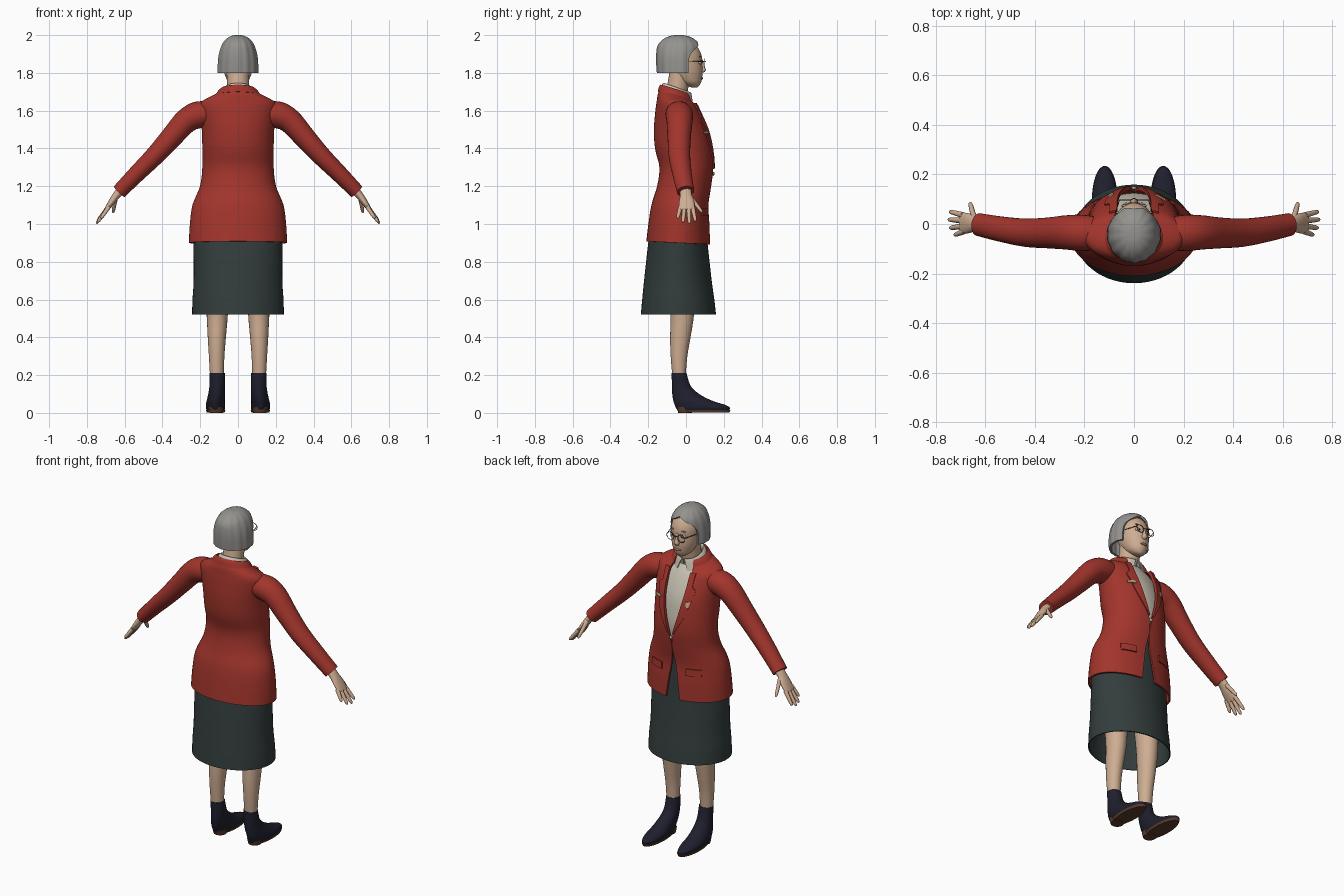
import bpy, bmesh, math
from mathutils import Vector

if "Cube" in bpy.data.objects:
    bpy.data.objects.remove(bpy.data.objects["Cube"])


def material(name, r, g, b):
    m = bpy.data.materials.new(name)
    m.use_nodes = True
    m.diffuse_color = (r, g, b, 1)
    m.node_tree.nodes["Principled BSDF"].inputs["Base Color"].default_value = (r, g, b, 1)
    return m


RED = material("red wool", .36, .035, .025)
GREEN = material("dark green cloth", .033, .047, .046)
SKIN = material("skin", .62, .42, .29)
NAVY = material("navy leather", .014, .014, .028)
BROWN = material("brown sole", .10, .045, .025)
GREY = material("grey hair", .30, .29, .275)
CREAM = material("cream cotton", .60, .56, .47)
GOLD = material("pale gold", .55, .42, .25)
DARK = material("dark eye", .03, .02, .018)
LIP = material("lip", .42, .17, .13)
UP, SIDE = Vector((0, 0, 1)), Vector((0, 1, 0))


def finish(name, bm, mat, mirror=False, thick=0):
    """Turn a bmesh into a smooth-shaded object, with optional thickness and mirror."""
    bmesh.ops.remove_doubles(bm, verts=bm.verts, dist=.00005)
    bmesh.ops.recalc_face_normals(bm, faces=bm.faces)
    mesh = bpy.data.meshes.new(name)
    bm.to_mesh(mesh)
    bm.free()
    mesh.materials.append(mat)
    ob = bpy.data.objects.new(name, mesh)
    bpy.context.collection.objects.link(ob)
    bpy.ops.object.select_all(action='DESELECT')
    ob.select_set(True)
    bpy.context.view_layer.objects.active = ob
    if thick:
        mod = ob.modifiers.new("thickness", 'SOLIDIFY')
        mod.thickness, mod.offset = thick, 0
        bpy.ops.object.modifier_apply(modifier=mod.name)
    if mirror:
        mod = ob.modifiers.new("mirror", 'MIRROR')
        mod.use_mirror_merge = False
        bpy.ops.object.modifier_apply(modifier=mod.name)
    bpy.ops.object.shade_smooth_by_angle(angle=math.radians(45))
    return ob


def smooth(rows, k=4):
    """Pass a smooth curve through rows of numbers."""
    out = []
    for i in range(len(rows) - 1):
        quad = [rows[max(i - 1, 0)], rows[i], rows[i + 1], rows[min(i + 2, len(rows) - 1)]]
        for s in range(k):
            t = s / k
            out.append([b + .5 * t * (c - a + t * (2 * a - 5 * b + 4 * c - d + t * (3 * (b - c) + d - a)))
                        for a, b, c, d in zip(*quad)])
    return out + [list(rows[-1])]


def grid(bm, rings, closed):
    vs = [[bm.verts.new(p) for p in ring] for ring in rings]
    n = len(vs[0])
    for a, b in zip(vs, vs[1:]):
        for j in range(n if closed else n - 1):
            bm.faces.new((a[j], a[(j + 1) % n], b[(j + 1) % n], b[j]))
    return vs


def loft(name, rows, mat, axis=None, mirror=False, n=20, k=4, bm=None):
    """Solid along a path of rows: x, y, z, radius in y, radius across."""
    own = bm is None
    bm = bm or bmesh.new()
    rows = smooth(rows, k)
    rings = []
    for i, (x, y, z, ry, rn) in enumerate(rows):
        a, b = rows[max(i - 1, 0)], rows[min(i + 1, len(rows) - 1)]
        tangent = axis or (Vector(b[:3]) - Vector(a[:3])).normalized()
        across = tangent.cross(SIDE).normalized()
        depth = across.cross(tangent)
        angles = [math.tau * j / n for j in range(n)]
        rings.append([Vector((x, y, z)) + depth * ry * math.cos(t) + across * rn * math.sin(t)
                      for t in angles])
    vs = grid(bm, rings, True)
    bm.faces.new(vs[0])
    bm.faces.new(vs[-1])
    return finish(name, bm, mat, mirror) if own else None


def wrap(name, rows, mat, thick, n=56, ripple=0):
    """Shell with a gap in front, rows: z, centre y, radius x, radius y, half gap, tilt."""
    rings = []
    for z, cy, rx, ry, gap, tilt in smooth(rows):
        t0 = math.asin(min(1, max(0, gap / rx)))
        ring = []
        for j in range(n + 1):
            t = t0 + (math.tau - 2 * t0) * j / n
            f = 1 + ripple * math.cos(14 * t)
            dy = f * ry * math.cos(t)
            ring.append((f * rx * math.sin(t), cy + dy, z + tilt * dy))
        rings.append(ring)
    bm = bmesh.new()
    grid(bm, rings, False)
    return finish(name, bm, mat, thick=thick)


def ball(name, loc, size, mat, mirror=False):
    bm = bmesh.new()
    bmesh.ops.create_uvsphere(bm, u_segments=16, v_segments=10, radius=1)
    for v in bm.verts:
        v.co = Vector(loc) + Vector(a * b for a, b in zip(v.co, size))
    finish(name, bm, mat, mirror)


# Jacket, open in a V above the button and in an inverted V below it
jacket = [(.9, -.04, .255, .165, .045, -.05), (1.0, -.037, .25, .157, .03, 0), (1.1, -.032, .236, .146, .014, 0),
          (1.2, -.01, .196, .138, .001, 0), (1.3, .002, .184, .138, .015, 0), (1.4, -.012, .184, .147, .043, 0),
          (1.5, -.025, .187, .14, .062, 0), (1.6, -.043, .198, .114, .07, 0), (1.64, -.05, .193, .1, .07, -.1),
          (1.665, -.055, .15, .09, .066, -.2), (1.685, -.055, .105, .08, .058, -.3)]
wrap("jacket", jacket, RED, .01)
jacket_fine = smooth(jacket, 8)


def front_point(x, z, off):
    """Point on the front of the jacket."""
    for a, b in zip(jacket_fine, jacket_fine[1:]):
        if a[0] <= z <= b[0]:
            f = (z - a[0]) / (b[0] - a[0])
            _, cy, rx, ry, _, _ = [p + (q - p) * f for p, q in zip(a, b)]
            return (x, cy + off + ry * math.sqrt(max(0, 1 - (x / rx) ** 2)), z)


def patch(name, rows, mat, off=.009, mirror=False, thick=.008):
    """Thin piece lying on the jacket front, rows: z, inner x, outer x."""
    bm = bmesh.new()
    grid(bm, [[front_point(a + (b - a) * j / 6, z, off) for j in range(7)]
              for z, a, b in smooth(rows, 3)], False)
    finish(name, bm, mat, mirror, thick)


patch("lapels", [(1.29, .012, .018), (1.4, .042, .078), (1.5, .061, .108), (1.55, .066, .118),
                 (1.57, .067, .098), (1.64, .068, .1)], RED, mirror=True)
patch("pocket_flaps", [(1.045, .08, .165), (1.085, .08, .165)], RED, mirror=True)
patch("name_badge", [(1.478, .085, .128), (1.492, .085, .128)], GOLD, .016, thick=.006)
patch("lapel_pin", [(1.46, -.098, -.088), (1.475, -.106, -.082), (1.49, -.104, -.084)], GOLD, .016, thick=.006)
ball("jacket_button", (0, .145, 1.265), (.01, .006, .01), GOLD)
wrap("jacket_collar", [(1.712, -.055, .088, .076, .055, -.3), (1.7, -.055, .102, .084, .058, -.3),
                       (1.672, -.055, .122, .091, .064, -.3)], RED, .008)

# Sleeves, slightly bent forward at the wrist
loft("sleeves", [(.13, -.04, 1.585, .065, .06), (.21, -.036, 1.578, .073, .071), (.275, -.034, 1.545, .069, .065),
                 (.35, -.036, 1.462, .062, .058), (.44, -.035, 1.362, .057, .051), (.54, -.02, 1.262, .051, .045),
                 (.628, -.002, 1.172, .046, .04)], RED, mirror=True, n=28)

# Blouse and its folded collar
loft("blouse", [(0, -.01, 1.15, .11, .165), (0, -.002, 1.3, .126, .17), (0, -.014, 1.4, .134, .17),
                (0, -.027, 1.5, .128, .17), (0, -.046, 1.6, .104, .16), (0, -.052, 1.66, .072, .09)],
     CREAM, axis=UP, n=40)
wrap("blouse_collar", [(1.685, -.05, .066, .068, .004, -.35), (1.716, -.046, .066, .068, .006, -.35),
                       (1.714, -.047, .074, .075, .012, -.37), (1.672, -.047, .094, .087, .034, -.5)], CREAM, .005)

# Skirt, hollow underneath
wrap("skirt", [(.52, -.04, .24, .196, 0, 0), (.6, -.041, .238, .188, 0, 0), (.7, -.043, .232, .176, 0, 0),
               (.9, -.043, .232, .154, 0, 0), (1.0, -.039, .23, .143, 0, 0),
               (1.1, -.033, .212, .131, 0, 0), (1.18, -.015, .18, .12, 0, 0)], GREEN, .006)

# Legs
loft("legs", [(.11, -.03, .95, .085, .08), (.11, -.025, .7, .075, .064), (.11, -.02, .52, .062, .056),
              (.112, -.03, .4, .054, .048), (.113, -.037, .3, .044, .041), (.112, -.037, .19, .035, .036)],
     SKIN, axis=UP, mirror=True, n=24)

# Ankle shoes with sole and heel
loft("shoes", [(.118, .092, .012, .135, .046), (.119, .089, .028, .143, .051), (.119, .073, .043, .133, .051),
               (.118, .042, .06, .108, .049), (.115, .012, .085, .083, .046), (.112, -.012, .115, .062, .043),
               (.11, -.027, .15, .048, .041), (.11, -.037, .212, .039, .04)], NAVY, axis=UP, mirror=True, n=32)
loft("shoe_soles", [(.118, .1, .002, .13, .047), (.118, .096, .016, .139, .052)], BROWN,
     axis=UP, mirror=True, n=32, k=1)
loft("shoe_heels", [(.116, -.005, 0, .036, .036), (.116, -.01, .03, .04, .04)], BROWN,
     axis=UP, mirror=True, k=1)

# Hands with four fingers and a thumb
bm = bmesh.new()
loft("", [(.61, -.002, 1.19, .03, .024), (.645, 0, 1.15, .032, .02), (.67, .003, 1.115, .041, .017),
          (.695, .004, 1.08, .041, .012), (.7, .004, 1.073, .036, .008)], SKIN, bm=bm)
for base, tip in (((.69, .036, 1.085), (.745, .05, 1.015)), ((.692, .014, 1.085), (.75, .018, 1.002)),
                  ((.69, -.009, 1.085), (.744, -.016, 1.008)), ((.684, -.029, 1.09), (.725, -.045, 1.03)),
                  ((.645, .022, 1.145), (.662, .087, 1.06))):
    a, b = Vector(base), Vector(tip)
    loft("", [(*a.lerp(b, f), r, r) for f, r in ((0, .012), (.5, .0105), (.88, .0085), (1, .003))],
         SKIN, bm=bm, n=10, k=3)
finish("hands", bm, SKIN, mirror=True)

# Head, neck and face
loft("neck", [(0, -.06, 1.64, .06, .06), (0, -.045, 1.72, .056, .058), (0, -.03, 1.8, .058, .06)], SKIN, n=24)
loft("head", [(0, .046, 1.722, .012, .012), (0, .038, 1.73, .03, .03), (0, .022, 1.75, .058, .052),
              (0, .01, 1.78, .076, .066), (0, .001, 1.81, .087, .075), (0, -.01, 1.85, .096, .081),
              (0, -.022, 1.9, .102, .084), (0, -.03, 1.95, .08, .07), (0, -.035, 1.98, .03, .03)],
     SKIN, axis=UP, n=36)
loft("nose", [(0, .08, 1.872, .008, .008), (0, .087, 1.84, .01, .009), (0, .09, 1.815, .015, .016),
              (0, .085, 1.801, .009, .012)], SKIN, axis=UP, n=14)
ball("lips", (0, .083, 1.772), (.024, .008, .007), LIP)
ball("eyelids", (.032, .071, 1.856), (.017, .012, .012), SKIN, True)
ball("eyes", (.032, .079, 1.856), (.012, .006, .006), CREAM, True)
ball("pupils", (.032, .083, 1.856), (.005, .0035, .005), DARK, True)
ball("eyebrows", (.034, .074, 1.886), (.018, .006, .003), GREY, True)

# Glasses: round rims, bridge and side arms
bm = bmesh.new()
rim = [[(.036 + (.024 + .002 * math.cos(q)) * math.cos(p), .097 + .002 * math.sin(q),
         1.852 + (.022 + .002 * math.cos(q)) * math.sin(p))
        for q in (math.tau * j / 6 for j in range(6))] for p in (math.tau * i / 28 for i in range(29))]
grid(bm, rim, True)
loft("", [(.059, .097, 1.86, .002, .002), (.085, .01, 1.862, .002, .002)], BROWN, bm=bm, n=6, k=1)
loft("", [(0, .104, 1.86, .002, .002), (.013, .097, 1.858, .002, .002)], BROWN, bm=bm, n=6, k=1)
finish("glasses", bm, BROWN, mirror=True)

# Bobbed hair with soft strands, open around the face
wrap("hair", [(1.8, -.042, .103, .105, .088, 0), (1.84, -.042, .102, .108, .088, 0), (1.88, -.042, .099, .109, .084, 0),
              (1.915, -.04, .092, .109, .068, 0), (1.94, -.038, .083, .106, .035, 0),
              (1.96, -.038, .072, .093, 0, 0), (1.98, -.038, .052, .068, 0, 0), (1.992, -.038, .026, .035, 0, 0),
              (1.994, -.038, .001, .001, 0, 0)], GREY, .012, n=112, ripple=.014)
